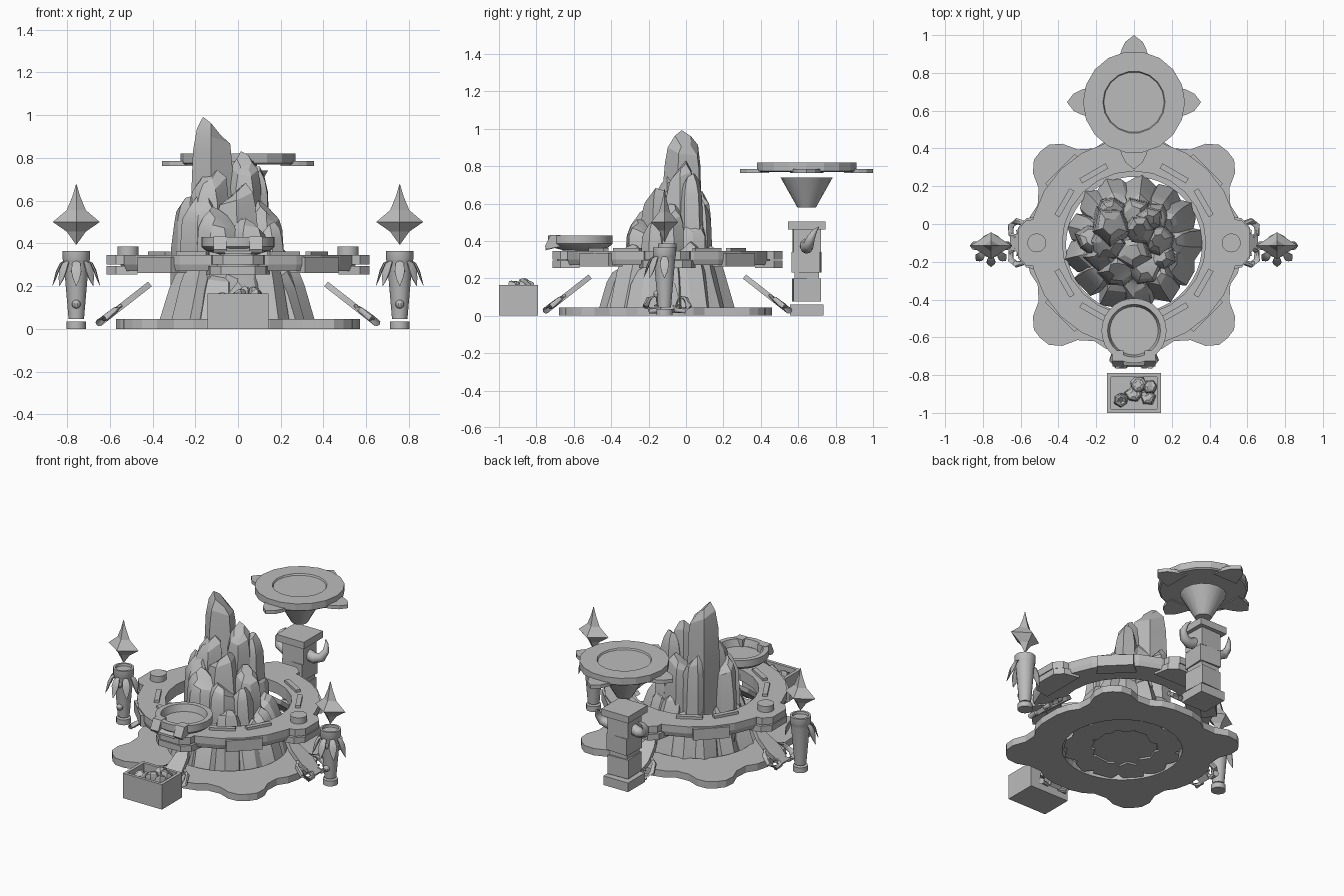
import bpy, bmesh, math, random
from math import sin, cos, pi, radians
from mathutils import Matrix, Vector

if "Cube" in bpy.data.objects:
    bpy.data.objects.remove(bpy.data.objects["Cube"])

random.seed(11)
CY = -0.10  # y of the island centre
stone = bpy.data.materials.new("grey_stone")
stone.diffuse_color = (0.5, 0.5, 0.5, 1)
stone.use_nodes = True
stone.node_tree.nodes["Principled BSDF"].inputs["Base Color"].default_value = stone.diffuse_color


def finish(name, bm, smooth=None):
    bmesh.ops.recalc_face_normals(bm, faces=bm.faces[:])
    me = bpy.data.meshes.new(name)
    bm.to_mesh(me)
    bm.free()
    me.materials.append(stone)
    ob = bpy.data.objects.new(name, me)
    bpy.context.collection.objects.link(ob)
    if smooth:
        bpy.context.view_layer.objects.active = ob
        ob.select_set(True)
        bpy.ops.object.shade_smooth_by_angle(angle=radians(smooth))
        ob.select_set(False)
    return ob


def skin(bm, loops, cap0=True, cap1=True, closed=False):
    """Join equal-length point loops with quads."""
    rows = [[bm.verts.new(p) for p in lp] for lp in loops]
    n = len(rows[0])
    pairs = list(zip(rows, rows[1:])) + ([(rows[-1], rows[0])] if closed else [])
    for a, b in pairs:
        for i in range(n):
            j = (i + 1) % n
            bm.faces.new((a[i], a[j], b[j], b[i]))
    if not closed:
        if cap0:
            bm.faces.new(rows[0][::-1])
        if cap1:
            bm.faces.new(rows[-1])


def circle(r, z, n, c=(0, 0), sy=1, turn=0.0):
    return [(c[0] + r * cos(2 * pi * i / n + turn), c[1] + sy * r * sin(2 * pi * i / n + turn), z)
            for i in range(n)]


def lathe(name, prof, n, c, sy=1, closed=False, smooth=30):
    bm = bmesh.new()
    skin(bm, [circle(r, z, n, c, sy) for r, z in prof], closed=closed)
    return finish(name, bm, smooth)


def plate(name, outline, z0, z1, m=Matrix()):
    """Extruded flat outline, placed by a matrix."""
    bm = bmesh.new()
    skin(bm, [[m @ Vector((x, y, z)) for x, y in outline] for z in (z0, z1)])
    return finish(name, bm)


def tube(name, pts, radii, n=7, m=Matrix(), flat=1.0):
    """Tapered tube along points; flat squeezes its local x."""
    bm, pts, loops = bmesh.new(), [Vector(p) for p in pts], []
    for i, p in enumerate(pts):
        t = (pts[min(i + 1, len(pts) - 1)] - pts[max(i - 1, 0)]).normalized()
        q = Vector((0, 0, -1 if t.z < -0.5 else 1)).rotation_difference(t)
        loops.append([m @ (p + q @ Vector((flat * radii[i] * cos(2 * pi * k / n),
                                           radii[i] * sin(2 * pi * k / n), 0))) for k in range(n)])
    skin(bm, loops)
    return finish(name, bm, 50)


def around(a, c=(0, CY)):
    return Matrix.Translation((c[0], c[1], 0)) @ Matrix.Rotation(a, 4, 'Z')


# Lobed ground slab with an open centre
half = [(0.57, 0), (0.57, 0.07), (0.55, 0.15), (0.51, 0.21), (0.505, 0.30), (0.535, 0.38), (0.53, 0.45)]
quad = half + [(0.495, 0.495)] + [(y, x) for x, y in half[:0:-1]]
outer = [(x * cos(k * pi / 2) - y * sin(k * pi / 2), x * sin(k * pi / 2) + y * cos(k * pi / 2))
         for k in range(4) for x, y in quad]
inner = [(0.36 * x / math.hypot(x, y), 0.36 * y / math.hypot(x, y)) for x, y in outer]
bm = bmesh.new()
skin(bm, [[(x, y + CY - 0.01, z) for x, y in lp]
          for lp, z in ((outer, 0), (outer, 0.045), (inner, 0.045), (inner, 0))], closed=True)
finish("ground_slab", bm)


# Rock columns: irregular, chunky tapered prisms with slanted tops
def rock(bm, x, y, r, top, z0=0.02, lean=(0, 0)):
    n, turn = random.choice((5, 6, 7)), random.random() * 6
    jit = [random.uniform(0.85, 1.18) for _ in range(n)]
    tilt, amt = random.random() * 6, 0.45 * r
    loops = []
    for f, s in ((0, 1.12), (0.6, 1.03), (0.84, 0.93), (0.94, 0.76), (1, 0.42)):
        cx, cy, z = x + lean[0] * f, y + lean[1] * f, z0 + (top - z0) * f
        loop = []
        for p, j in zip(circle(r * s, z, n, (cx, cy), 1, turn), jit):
            j *= random.uniform(0.93, 1.07)
            a = math.atan2(p[1] - cy, p[0] - cx)
            dz = amt * (cos(a - tilt) - 1) * f * f + random.uniform(-.1, .1) * r * f
            loop.append((cx + (p[0] - cx) * j, cy + (p[1] - cy) * j, z + dz))
        loops.append(loop)
    skin(bm, loops)


bm = bmesh.new()
for i in range(13):
    a = 2 * pi * i / 13
    rock(bm, 0.275 * cos(a), CY + 0.275 * sin(a), 0.085, random.uniform(0.31, 0.40), 0.01,
         (-0.085 * cos(a), -0.085 * sin(a)))
finish("lower_rocks", bm, 22)
bm = bmesh.new()
for x, y, r, top in ((-.125, -.01, .10, .99), (-.14, -.10, .10, .76), (.03, -.03, .085, .83),
                     (.075, .02, .075, .77), (.13, -.09, .08, .60), (-.22, -.08, .08, .62),
                     (-.09, -.24, .09, .57), (.05, -.22, .09, .52), (-.17, -.17, .09, .64),
                     (0, .06, .085, .64), (-.12, .06, .08, .68), (.11, .03, .075, .54),
                     (-.01, -.15, .095, .69), (.14, -.17, .075, .50)):
    rock(bm, x, y, r, top)
finish("upper_rocks", bm, 22)

# Raised ring walkway, with tabs, pegs, tiles and blocks
lathe("ring_walkway", [(0.38, 0.27), (0.54, 0.27), (0.55, 0.30), (0.55, 0.345), (0.38, 0.345)],
      24, (0, CY), closed=True, smooth=None)
for k in range(4):
    a = k * pi / 2
    m = around(a)
    plate("ring_tab_lower", [(.47, -.15), (.57, -.13), (.615, -.08), (.615, .08), (.57, .13), (.47, .15)],
          0.255, 0.295, m)
    plate("ring_tab_upper", [(.47, -.13), (.57, -.12), (.615, -.07), (.615, .07), (.57, .12), (.47, .13)],
          0.30, 0.345, m)
    if k in (0, 2):
        lathe("ring_peg", [(0.05, 0.34), (0.05, 0.385)], 16, m @ Vector((0.515, 0, 0)))
    for d in (30, 60):
        t = around(a + radians(d))
        plate("ring_tile", [(.41, -.08), (.44, -.08), (.44, .08), (.41, .08)], 0.34, 0.362, t)
    t = around(a + pi / 4)
    plate("ring_block", [(.46, -.12), (.555, -.11), (.555, .11), (.46, .12)], 0.262, 0.335, t)

    # Leaning plaque with a pair of curled scrolls
    slope = m @ Matrix.Translation((0.645, 0, 0.02)) @ Matrix.Rotation(radians(38), 4, 'Y')
    plate("leaning_plaque", [(0, -.035), (0, .035), (-.10, .06), (-.21, .045), (-.30, 0), (-.21, -.045),
                             (-.10, -.06)], -0.008, 0.02, slope)
    for s in (-1, 1):
        pts = [(-.13, .06), (-.10, .10), (-.04, .115), (0, .09), (0, .045), (-.03, .03),
               (-.05, .05), (-.04, .068)]
        tube("scroll", [slope @ Vector((u, s * v, 0.01)) for u, v in pts],
             [.008, .014, .017, .017, .015, .012, .009, .005])

# Front bowl with a spout and support
lathe("bowl", [(.09, .35), (.15, .365), (.172, .385), (.172, .43), (.14, .43), (.128, .385), (.05, .385)],
      28, (0, -0.565))
lathe("bowl_support", [(.12, .27), (.12, .31), (.09, .33), (.09, .37)], 16, (0, -0.57))
side = Matrix(((0, 0, 1, 0), (1, 0, 0, 0), (0, 1, 0, 0), (0, 0, 0, 1)))  # outline in y-z, depth in x
for s in (-1, 1):
    plate("spout_wall", [(-.745, .355), (-.755, .37), (-.725, .432), (-.67, .432), (-.67, .37)],
          s * .055, s * .115, side)
plate("spout_floor", [(-.75, .35), (-.75, .365), (-.69, .39), (-.69, .365)], -.06, .06, side)

# Open crate of small stones
bm = bmesh.new()
rect = lambda hx, hy, z: [(sx * hx, -0.895 + sy * hy, z) for sx, sy in ((-1, -1), (1, -1), (1, 1), (-1, 1))]
skin(bm, [rect(.143, .105, 0), rect(.143, .105, .165), rect(.122, .085, .165), rect(.122, .085, .11)])
finish("crate", bm)
bm = bmesh.new()
for x, y, r, top in ((-.07, -.93, .036, .175), (0, -.90, .042, .19), (.02, -.85, .04, .20),
                     (.075, -.92, .042, .19), (.085, -.86, .038, .20)):
    rock(bm, x, y, r, top, 0.1)
finish("crate_stones", bm)

# Side posts with drooping leaves and floating crystals
for s in (-1, 1):
    c = (s * 0.757, -0.115)
    lathe("post_foot", [(.045, 0), (.045, .035)], 14, c)
    lathe("post_shaft", [(.036, .045), (.058, .30), (.062, .32), (.064, .325), (.064, .365), (.05, .365),
                         (.048, .35)], 14, c)
    for z, r in ((.115, .02), (.27, .026)):
        lathe("post_knob", [(r * sin(t * pi / 8) + .001, z - r * cos(t * pi / 8)) for t in range(9)], 10,
              (c[0], c[1] - 0.04))
    for d in (-180, -135, -90, -45, 0):
        tube("post_leaf", [(.05, 0, .32), (.072, 0, .305), (.088, 0, .27), (.099, 0, .235), (.112, 0, .20)],
             [.008, .022, .027, .018, .001], 6, around(radians(d), c), 0.25)
    lathe("crystal", [(.002, .395), (.045, .455), (.11, .50), (.045, .555), (.018, .62), (.002, .675)],
          4, c, sy=0.65, smooth=None)

# Rear pillar of stacked blocks with horns
P = (0, 0.645)
for name, h, z0, z1, t in (("pillar_foot", .09, 0, .06, 0), ("pillar_lower", .074, .075, .2, 3),
                           ("pillar_joint", .066, .2, .23, 0), ("pillar_middle", .076, .23, .34, -3),
                           ("pillar_upper", .074, .34, .46, 2), ("pillar_cap", .10, .46, .505, 0)):
    plate(name, [(-h, -h), (h, -h), (h, h), (-h, h)], z0, z1, around(radians(t), P))
for s in (-1, 1):
    tube("pillar_horn", [(s * .06, .645, .38), (s * .11, .645, .365), (s * .155, .655, .38),
                         (s * .175, .67, .42), (s * .165, .69, .455), (s * .145, .71, .475)],
         [.036, .034, .029, .021, .012, .002], 9)

# Floating funnel and round dish with pointed petals
lathe("funnel", [(.05, .58), (.14, .74)], 16, P)
lathe("dish", [(.26, .768), (.27, .775), (.27, .82), (.165, .82), (.16, .81), (.02, .81)], 18, P, smooth=None)
for k in range(4):
    plate("dish_petal", [(.2, -.09), (.28, -.065), (.32, -.045), (.355, 0), (.32, .045), (.28, .065), (.2, .09)],
          0.762, 0.785, around(k * pi / 2, P))
